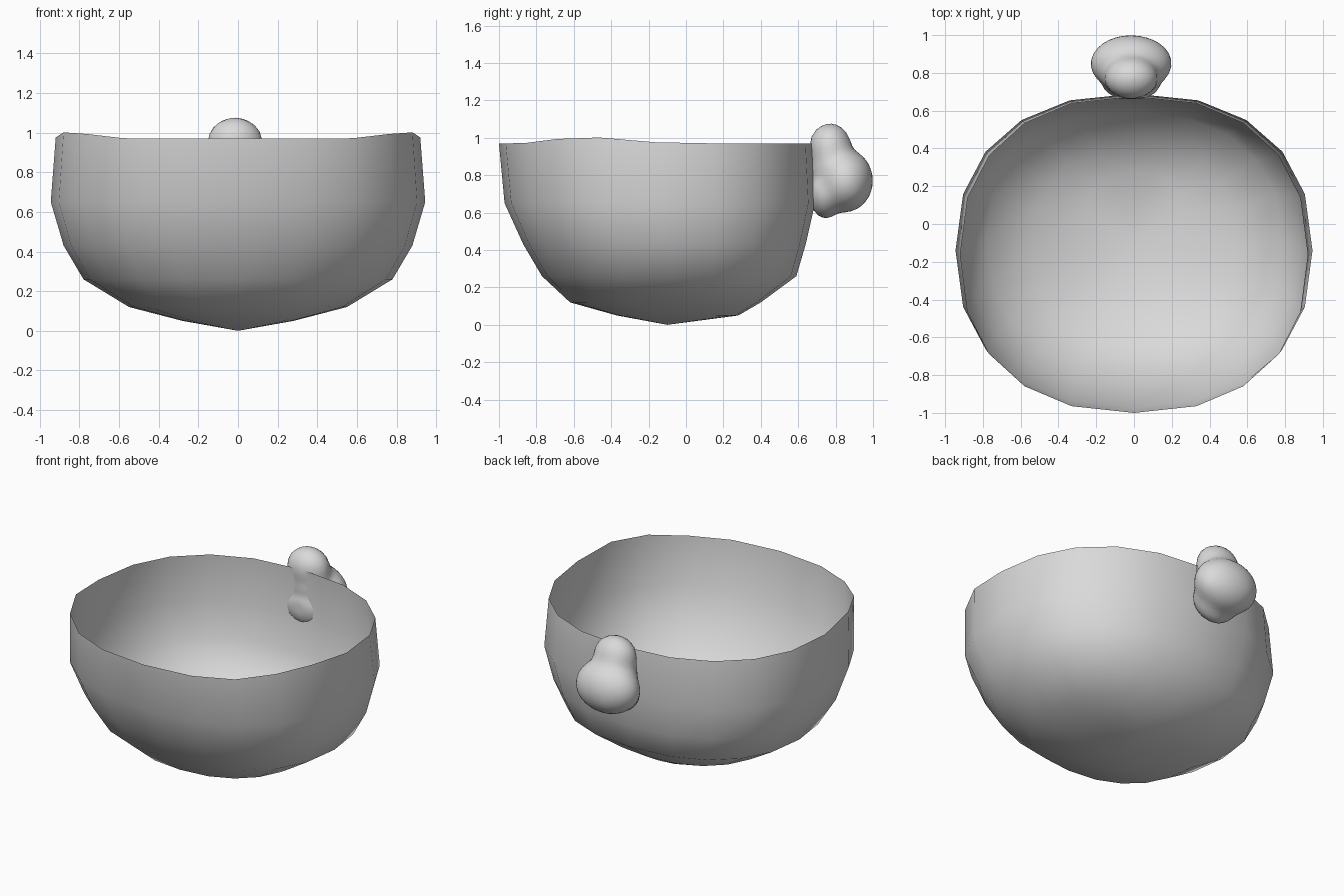
import bpy, bmesh
from math import sin, cos, pi, exp, sqrt
from mathutils import Vector

cube = bpy.data.objects.get("Cube")
if cube:
    bpy.data.objects.remove(cube, do_unlink=True)

grey = bpy.data.materials.new("light grey")
grey.use_nodes = True
colour = (0.7, 0.7, 0.7, 1)
grey.diffuse_color = colour
grey.node_tree.nodes["Principled BSDF"].inputs["Base Color"].default_value = colour


def finish(bm, name):
    """Turn the bmesh into a smooth shaded grey object."""
    mesh = bpy.data.meshes.new(name)
    bm.to_mesh(mesh)
    bm.free()
    mesh.materials.append(grey)
    for face in mesh.polygons:
        face.use_smooth = True
    obj = bpy.data.objects.new(name, mesh)
    bpy.context.collection.objects.link(obj)
    return obj


def signed_power(value, power):
    return abs(value) ** power * (1 if value > 0 else -1)


# Bowl: rounded-square rings of (height, half width, front y, back y)
RINGS = [
    (0.05, 0.28, -0.37, 0.28),
    (0.12, 0.55, -0.62, 0.40),
    (0.26, 0.78, -0.77, 0.59),
    (0.43, 0.88, -0.87, 0.64),
    (0.65, 0.945, -0.97, 0.69),
    (0.97, 0.92, -1.0, 0.675),
]
SIDES = 20
bm = bmesh.new()
rows = []
for level, (z, half, front, back) in enumerate(RINGS):
    row = []
    mid, depth = (front + back) / 2, (back - front) / 2
    for i in range(SIDES):
        a = 2 * pi * i / SIDES
        x = half * signed_power(sin(a), 0.87)
        y = mid - depth * signed_power(cos(a), 0.87)
        # The rim rises gently at the two front corners
        lift = 0.0
        if level == len(RINGS) - 1:
            lift = 0.035 * exp(-((abs(x) - 0.85) / 0.2) ** 2 - ((y + 0.55) / 0.3) ** 2)
        row.append(bm.verts.new((x, y, z + lift)))
    rows.append(row)
bottom = bm.verts.new((0, -0.1, 0))
for i in range(SIDES):
    j = (i + 1) % SIDES
    bm.faces.new((bottom, rows[0][j], rows[0][i]))
    for low, high in zip(rows, rows[1:]):
        bm.faces.new((low[i], low[j], high[j], high[i]))
bmesh.ops.recalc_face_normals(bm, faces=bm.faces)
finish(bm, "bowl")

# Knob on the back: lobes of (centre, radii) merged into one skin
LOBES = [
    (Vector((-0.015, 0.77, 0.965)), Vector((0.148, 0.117, 0.117))),
    (Vector((-0.015, 0.77, 0.84)), Vector((0.15, 0.1, 0.21))),
    (Vector((-0.015, 0.85, 0.77)), Vector((0.222, 0.152, 0.172))),
    (Vector((-0.015, 0.745, 0.70)), Vector((0.16, 0.09, 0.138))),
]
CORE = Vector((-0.015, 0.78, 0.80))


def reach(direction):
    """Distance from the core to the outermost lobe surface."""
    best = 0.0
    for centre, radii in LOBES:
        d = Vector([p / r for p, r in zip(direction, radii)])
        o = Vector([p / r for p, r in zip(CORE - centre, radii)])
        a, b, c = d.dot(d), o.dot(d), o.dot(o) - 1
        disc = b * b - a * c
        if disc > 0:
            best = max(best, (sqrt(disc) - b) / a)
    return best


bm = bmesh.new()
bmesh.ops.create_icosphere(bm, subdivisions=4, radius=1)
for v in bm.verts:
    direction = v.co.normalized()
    v.co = CORE + direction * reach(direction)
for _ in range(3):
    bmesh.ops.smooth_vert(bm, verts=bm.verts, factor=0.5,
                          use_axis_x=True, use_axis_y=True, use_axis_z=True)
# Flatten the side that meets the bowl wall
for v in bm.verts:
    v.co.y = max(v.co.y, 0.662)
finish(bm, "back_knob")
